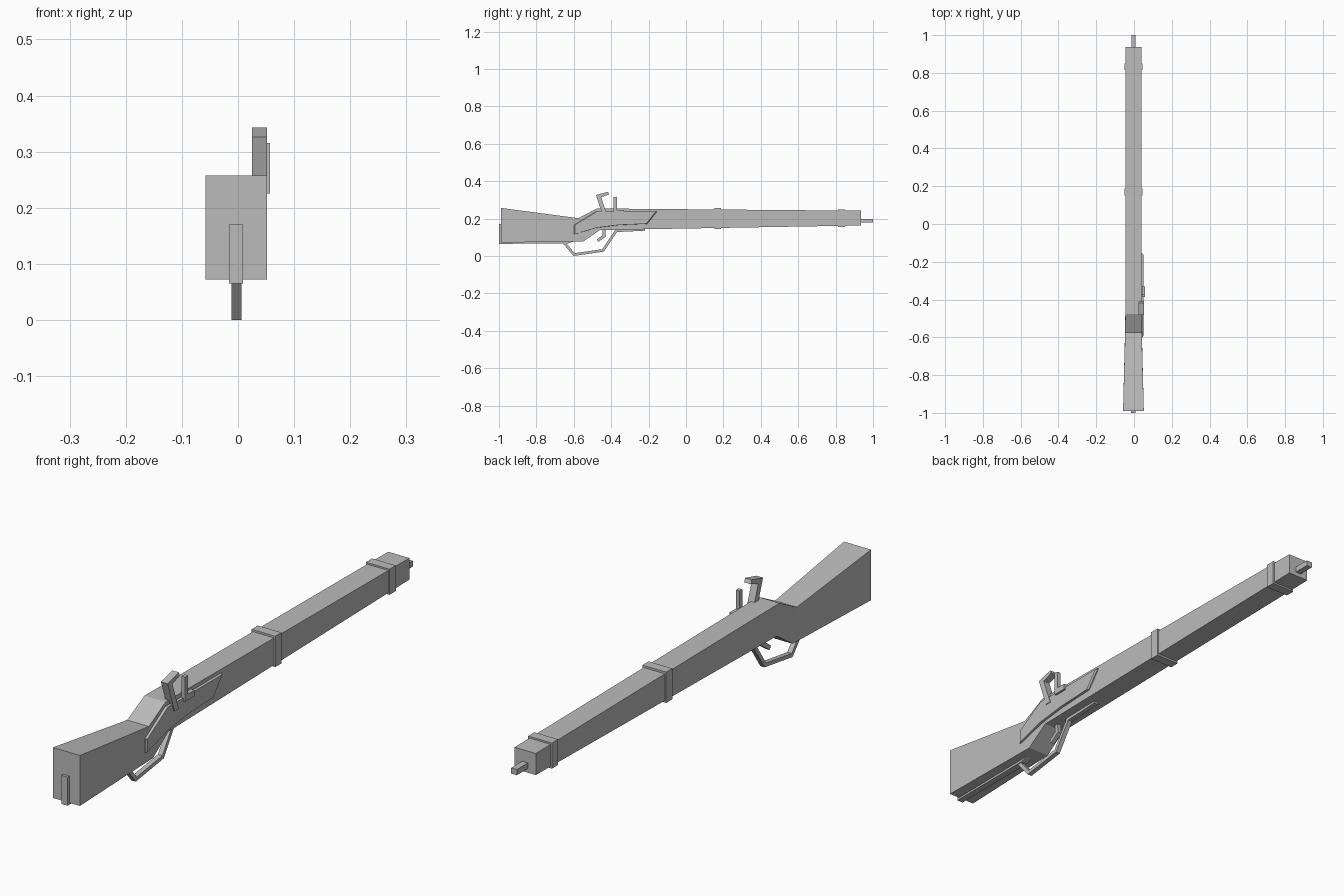
import bpy
import bmesh
from mathutils import Vector

if "Cube" in bpy.data.objects:
    bpy.data.objects.remove(bpy.data.objects["Cube"], do_unlink=True)

CX = -0.003  # middle of the long gun across its width

grey = bpy.data.materials.new("plain_grey")
grey.use_nodes = True
colour = (0.5, 0.5, 0.5, 1)
grey.diffuse_color = colour
grey.node_tree.nodes["Principled BSDF"].inputs["Base Color"].default_value = colour


def loft(name, rings):
    """Join matching rings of points into a closed, flat-faced solid."""
    bm = bmesh.new()
    loops = [[bm.verts.new(p) for p in ring] for ring in rings]
    n = len(loops[0])
    for a, b in zip(loops, loops[1:]):
        for i in range(n):
            j = (i + 1) % n
            bm.faces.new((a[i], a[j], b[j], b[i]))
    bm.faces.new(loops[0])
    bm.faces.new(loops[-1])
    bmesh.ops.recalc_face_normals(bm, faces=bm.faces)
    mesh = bpy.data.meshes.new(name)
    bm.to_mesh(mesh)
    bm.free()
    mesh.materials.append(grey)
    obj = bpy.data.objects.new(name, mesh)
    bpy.context.collection.objects.link(obj)
    return obj


def slab(name, outline, x0, x1):
    """Extrude a side outline of (y, z) points across x."""
    return loft(name, [[(x, y, z) for y, z in outline] for x in (x0, x1)])


def strap(name, path, thick, x0, x1):
    """Bend a flat bar along a (y, z) path with mitred corners."""
    pts = [Vector(p) for p in path]
    rings = []
    for i, p in enumerate(pts):
        dirs = [(b - a).normalized() for a, b in zip(pts, pts[1:])][max(i - 1, 0):i + 1]
        d = sum(dirs, Vector((0, 0))).normalized()
        n = Vector((-d.y, d.x)) * thick / 2 / d.dot(dirs[0])
        rings.append([(x, q.x, q.y) for x, q in
                      ((x0, p - n), (x1, p - n), (x1, p + n), (x0, p + n))])
    return loft(name, rings)


def section(yb, zb, yt, zt, w):
    return [(CX - w, yb, zb), (CX + w, yb, zb), (CX + w, yt, zt), (CX - w, yt, zt)]


# Stock with butt, slanted wrist and long fore-end
loft("stock", [
    section(-0.99, 0.072, -0.99, 0.257, 0.055),
    section(-0.55, 0.077, -0.575, 0.202, 0.044),
    section(-0.46, 0.139, -0.476, 0.254, 0.043),
    section(0.936, 0.163, 0.936, 0.242, 0.043)])

# Bands around the fore-end
for name, y, low, high in (("middle_band", 0.17, 0.143, 0.256),
                           ("front_band", 0.832, 0.155, 0.249)):
    loft(name, [section(y + s, low, y + s, high, 0.048) for s in (-0.018, 0.018)])

# Muzzle rod
slab("muzzle_rod", [(0.9, 0.178), (1, 0.178), (1, 0.199), (0.9, 0.199)], -0.014, 0.009)

# Strip running up the butt end and along its underside
slab("butt_strip", [(-1, 0.17), (-1, 0.065), (-0.63, 0.067), (-0.6, 0.078),
                    (-0.985, 0.078), (-0.985, 0.17)], -0.016, 0.009)

# Trigger guard and trigger
strap("trigger_guard", [(-0.655, 0.075), (-0.598, 0.0075), (-0.443, 0.03),
                        (-0.373, 0.135), (-0.22, 0.142)], 0.014, -0.012, 0.006)
strap("trigger", [(-0.44, 0.15), (-0.437, 0.108), (-0.473, 0.082)], 0.016, -0.011, 0.005)

# Lock plate on the left side, with a bevelled rim
plate = [(-0.6, 0.165), (-0.48, 0.238), (-0.155, 0.238), (-0.207, 0.172),
         (-0.36, 0.165), (-0.48, 0.15), (-0.6, 0.115)]
mid = Vector((-0.38, 0.195))
inner = [mid + (Vector(p) - mid) * 0.97 for p in plate]
loft("lock_plate", [[(0.03, *p) for p in plate], [(0.044, *p) for p in plate],
                    [(0.049, *p) for p in inner]])

# Hammer with its bent jaw
slab("hammer", [(-0.442, 0.21), (-0.482, 0.326), (-0.417, 0.343), (-0.411, 0.329),
                (-0.454, 0.314), (-0.418, 0.21)], 0.025, 0.052)

# Striking plate in front of the hammer
slab("striking_plate", [(-0.387, 0.315), (-0.387, 0.225), (-0.332, 0.225),
                        (-0.332, 0.247), (-0.37, 0.247), (-0.37, 0.315)], 0.042, 0.057)
